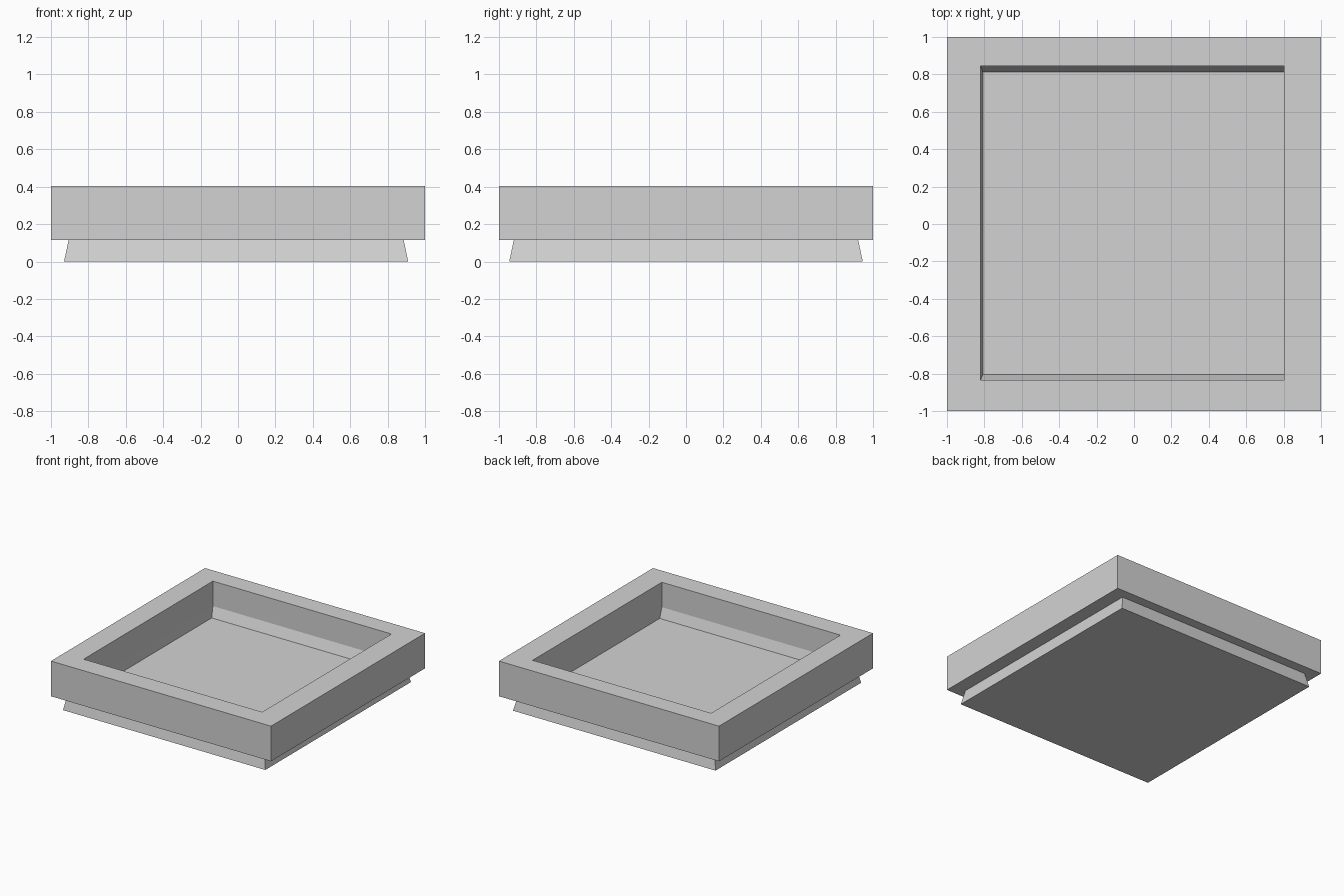
import bpy
import bmesh

cube = bpy.data.objects.get("Cube")
if cube:
    bpy.data.objects.remove(cube, do_unlink=True)

grey = bpy.data.materials.new("light_grey")
grey.use_nodes = True
grey.diffuse_color = (0.65, 0.65, 0.65, 1)
grey.node_tree.nodes["Principled BSDF"].inputs["Base Color"].default_value = grey.diffuse_color


def loft(name, sections, ring=False):
    """Skin rectangles (x0, x1, y0, y1, z); close into a ring or cap both ends."""
    bm = bmesh.new()
    loops = [[bm.verts.new(p) for p in ((x0, y0, z), (x1, y0, z), (x1, y1, z), (x0, y1, z))]
             for x0, x1, y0, y1, z in sections]
    pairs = list(zip(loops, loops[1:]))
    if ring:
        pairs.append((loops[-1], loops[0]))
    else:
        bm.faces.new(loops[0][::-1])
        bm.faces.new(loops[-1])
    for a, b in pairs:
        for i in range(4):
            j = (i + 1) % 4
            bm.faces.new((a[i], a[j], b[j], b[i]))
    bmesh.ops.recalc_face_normals(bm, faces=bm.faces[:])
    mesh = bpy.data.meshes.new(name)
    bm.to_mesh(mesh)
    bm.free()
    mesh.materials.append(grey)
    obj = bpy.data.objects.new(name, mesh)
    bpy.context.collection.objects.link(obj)
    return obj


UNDERSIDE, FLOOR, TOP = 0.116, 0.118, 0.405

# Tapered foot whose top is the tray floor
loft("tapered_base", [
    (-0.93, 0.91, -0.945, 0.945, 0),
    (-0.905, 0.885, -0.92, 0.92, FLOOR),
])

# Square rim with upright walls and a sloped skirting inside
loft("rim", [
    (-1, 1, -1, 1, UNDERSIDE),
    (-1, 1, -1, 1, TOP),
    (-0.82, 0.803, -0.833, 0.845, TOP),
    (-0.82, 0.803, -0.833, 0.845, 0.2),
    (-0.808, 0.803, -0.805, 0.812, UNDERSIDE),
], ring=True)
